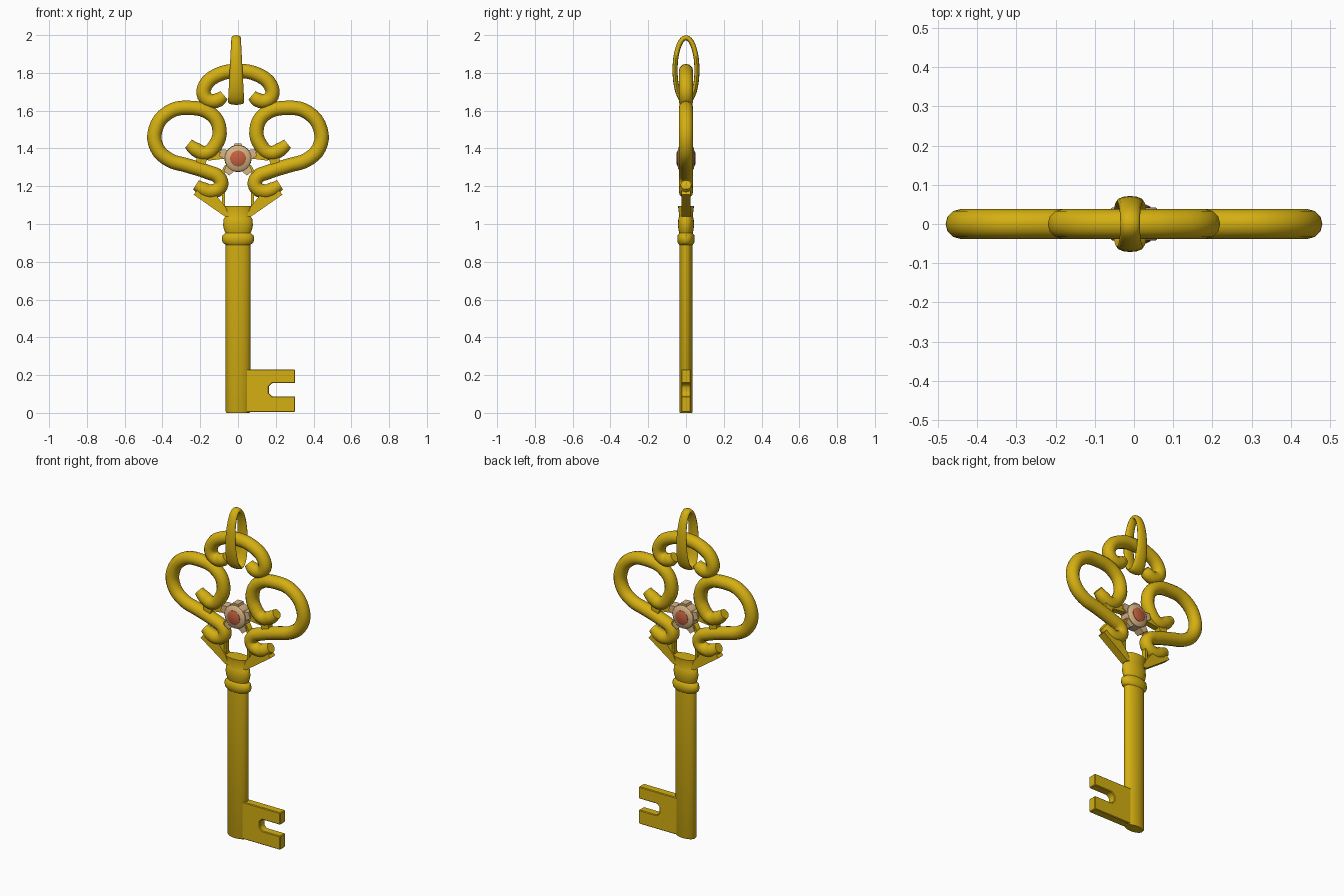
import bpy, bmesh, math
from mathutils import Vector

if "Cube" in bpy.data.objects:
    bpy.data.objects.remove(bpy.data.objects["Cube"])


def material(name, col):
    m = bpy.data.materials.new(name)
    m.diffuse_color = (*col, 1)
    m.use_nodes = True
    m.node_tree.nodes["Principled BSDF"].inputs["Base Color"].default_value = m.diffuse_color
    return m


GOLD = material("gold", (0.66, 0.43, 0.006))
CREAM = material("cream", (0.68, 0.46, 0.23))
RED = material("red", (0.56, 0.12, 0.05))


def finish(ob, mat, angle=40):
    ob.data.materials.clear()
    ob.data.materials.append(mat)
    bpy.ops.object.select_all(action='DESELECT')
    ob.select_set(True)
    bpy.context.view_layer.objects.active = ob
    bpy.ops.object.shade_smooth_by_angle(angle=math.radians(angle))
    return ob


def from_bmesh(name, bm, mat, angle=40):
    bmesh.ops.recalc_face_normals(bm, faces=bm.faces)
    me = bpy.data.meshes.new(name)
    bm.to_mesh(me)
    bm.free()
    ob = bpy.data.objects.new(name, me)
    bpy.context.collection.objects.link(ob)
    return finish(ob, mat, angle)


def plate(name, pts, half, mat=GOLD, bevel=0.0):
    """Front outline (x, z) extruded to y = +-half."""
    bm = bmesh.new()
    f = bm.faces.new([bm.verts.new((x, -half, z)) for x, z in pts])
    r = bmesh.ops.extrude_face_region(bm, geom=[f])
    bmesh.ops.translate(bm, vec=(0, 2 * half, 0),
                        verts=[v for v in r["geom"] if isinstance(v, bmesh.types.BMVert)])
    if bevel:
        bmesh.ops.bevel(bm, geom=bm.edges[:], offset=bevel, segments=1, affect='EDGES')
    return from_bmesh(name, bm, mat, 30)


def grid_skin(bm, rings, close=False):
    n = len(rings)
    for i in range(n if close else n - 1):
        a, b = rings[i], rings[(i + 1) % n]
        for j in range(len(a)):
            k = (j + 1) % len(a)
            bm.faces.new((a[j], a[k], b[k], b[j]))
    if not close:
        bm.faces.new(rings[0])
        bm.faces.new(rings[-1])


def lathe(name, prof, mat, axis='Z', squash=1.0, centre=(0, 0, 0), n=24):
    bm = bmesh.new()
    rings = []
    for r, h in prof:
        ring = []
        for i in range(n):
            a = math.tau * i / n
            c, s = r * math.cos(a), r * math.sin(a)
            p = (c, s * squash, h) if axis == 'Z' else (c, h, s)
            ring.append(bm.verts.new(Vector(p) + Vector(centre)))
        rings.append(ring)
    grid_skin(bm, rings)
    return from_bmesh(name, bm, mat)


def tube(name, pts, radius, side=1):
    """Round rod along front path (x, z), with slightly rounded ends."""
    cu = bpy.data.curves.new(name, 'CURVE')
    cu.dimensions = '3D'
    cu.bevel_depth, cu.bevel_resolution = radius, 4
    cu.resolution_u = 4
    cu.use_fill_caps = True
    sp = cu.splines.new('BEZIER')
    sp.bezier_points.add(len(pts) - 1)
    for i, (bp, (x, z)) in enumerate(zip(sp.bezier_points, pts)):
        bp.co = (x * side, 0, z)
        bp.handle_left_type = bp.handle_right_type = 'AUTO'
        bp.radius = 0.75 if i in (0, len(pts) - 1) else 1
    ob = bpy.data.objects.new(name, cu)
    bpy.context.collection.objects.link(ob)
    bpy.ops.object.select_all(action='DESELECT')
    ob.select_set(True)
    bpy.context.view_layer.objects.active = ob
    bpy.ops.object.convert(target='MESH')
    return finish(bpy.context.view_layer.objects.active, GOLD, 50)


# Shaft and turned collar, flattened front to back
lathe("shaft", [(0.06, 0), (0.066, 0.008), (0.066, 0.92)], GOLD, squash=0.54)
lathe("collar", [(0.066, 0.89), (0.08, 0.9), (0.086, 0.92), (0.082, 0.94), (0.066, 0.952),
                 (0.074, 0.97), (0.079, 0.995), (0.075, 1.03), (0.066, 1.04), (0.078, 1.095)],
      GOLD, squash=0.54)

# Bit with a round-ended notch
plate("bit", [(0.03, 0.004), (0.302, 0.004), (0.302, 0.088), (0.18, 0.088), (0.163, 0.105),
              (0.163, 0.14), (0.18, 0.157), (0.302, 0.157), (0.302, 0.23), (0.03, 0.23)],
      0.025, bevel=0.004)

# Scrolls, fork prongs and cross struts on each side
SCROLL = [(0.262, 1.425), (0.225, 1.395), (0.17, 1.375), (0.118, 1.42), (0.098, 1.5),
          (0.14, 1.58), (0.265, 1.615), (0.37, 1.59), (0.437, 1.5), (0.43, 1.405),
          (0.365, 1.34), (0.27, 1.31), (0.16, 1.275), (0.1, 1.245), (0.092, 1.2),
          (0.14, 1.172), (0.182, 1.183), (0.222, 1.208)]
for s, tag in ((-1, "left"), (1, "right")):
    tube(f"scroll_{tag}", SCROLL, 0.038, s)
    plate(f"fork_prong_{tag}", [(s * x, z) for x, z in
          ((0.045, 1.04), (0.07, 1.04), (0.235, 1.155), (0.215, 1.18), (0.13, 1.17), (0.07, 1.095))], 0.024)
    plate(f"fork_strut_{tag}", [(s * x, z) for x, z in
          ((0.07, 1.09), (0.085, 1.09), (0.085, 1.2), (0.07, 1.2))], 0.015)
    plate(f"cross_bar_{tag}", [(s * x, z) for x, z in
          ((0.04, 1.35), (0.16, 1.335), (0.16, 1.36), (0.2, 1.4), (0.04, 1.37))], 0.018)
    plate(f"cross_flare_{tag}", [(s * x, z) for x, z in
          ((0.15, 1.375), (0.215, 1.375), (0.225, 1.29), (0.185, 1.29))], 0.02)
    plate(f"lower_bar_{tag}", [(s * x, z) for x, z in
          ((0.04, 1.33), (0.07, 1.31), (0.11, 1.24), (0.085, 1.24))], 0.018)

# Top arch with both ends curled inwards
HALF = [(0.075, 1.682), (0.1, 1.66), (0.14, 1.65), (0.178, 1.677), (0.172, 1.735), (0.105, 1.79)]
tube("top_arch", [(-x, z) for x, z in HALF] + [(0, 1.81)] + HALF[::-1], 0.038)

# Hanging loop: strap ring, wider towards the bottom
bm = bmesh.new()
rings = []
for i in range(36):
    t = math.tau * i / 36
    c, s = math.cos(t), math.sin(t)
    mid = Vector((-0.01, 0.058 * s, 1.815 + 0.171 * c))
    out = Vector((0, 0.171 * s, 0.058 * c)).normalized()
    width = 0.034 - 0.009 * c
    rings.append([bm.verts.new(mid + out * 0.0135 * math.sin(a) + Vector((width * math.cos(a), 0, 0)))
                  for a in (math.tau * j / 12 for j in range(12))])
grid_skin(bm, rings, True)
from_bmesh("hanging_loop", bm, GOLD, 60)

# Jewel setting with five claws, and the red stone on both faces
C = (0, 0, 1.347)
lathe("jewel_setting", [(0.055, -0.042), (0.07, -0.03), (0.072, 0), (0.07, 0.03), (0.055, 0.042)],
      CREAM, 'Y', centre=C)
lathe("red_stone", [(0.03, -0.05), (0.042, -0.044), (0.042, 0.044), (0.03, 0.05)], RED, 'Y', centre=C)
for k, deg in enumerate((90, 18, 162, -52, -128)):
    a = math.radians(deg)
    tip = 0.08 if deg == 90 else 0.1
    pts = [(u * math.cos(a) - v * math.sin(a), C[2] + u * math.sin(a) + v * math.cos(a))
           for u, v in ((0.03, -0.035), (tip, -0.018), (tip, 0.018), (0.03, 0.035))]
    plate(f"jewel_claw_{k + 1}", pts, 0.026, CREAM)
